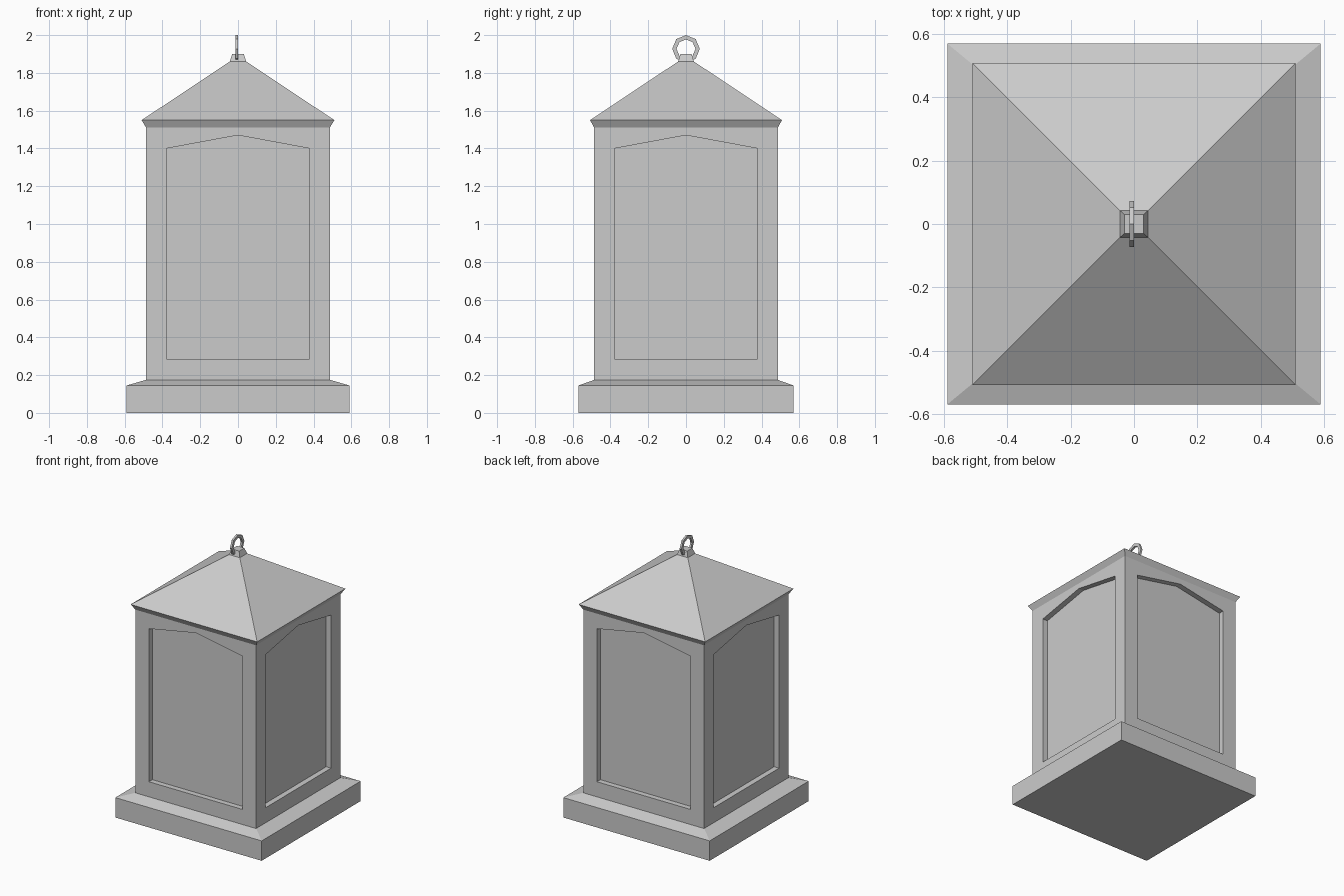
import bpy, bmesh, math
from mathutils import Matrix, Vector

cube = bpy.data.objects.get("Cube")
if cube:
    bpy.data.objects.remove(cube, do_unlink=True)

# Single stone grey material
stone = bpy.data.materials.new("stone_grey")
stone.use_nodes = True
GREY = (0.6, 0.6, 0.6, 1)
stone.diffuse_color = GREY
stone.node_tree.nodes["Principled BSDF"].inputs["Base Color"].default_value = GREY


def finish(bm, name):
    bmesh.ops.remove_doubles(bm, verts=bm.verts, dist=0.0005)
    bmesh.ops.recalc_face_normals(bm, faces=bm.faces)
    mesh = bpy.data.meshes.new(name)
    bm.to_mesh(mesh)
    bm.free()
    mesh.materials.append(stone)
    obj = bpy.data.objects.new(name, mesh)
    bpy.context.collection.objects.link(obj)
    return obj


def bridge(bm, a, b):
    for i in range(len(a)):
        j = (i + 1) % len(a)
        bm.faces.new((a[i], a[j], b[j], b[i]))


def stacked(name, levels):
    """Rectangular sections (half x, half y, z) joined from bottom to top."""
    bm = bmesh.new()
    rings = [[bm.verts.new((sx * hx, sy * hy, z))
              for sx, sy in ((-1, -1), (1, -1), (1, 1), (-1, 1))]
             for hx, hy, z in levels]
    for low, high in zip(rings, rings[1:]):
        bridge(bm, low, high)
    bm.faces.new(rings[0])
    bm.faces.new(rings[-1])
    return finish(bm, name)


# Plinth with sloped top edge
stacked("plinth", [(0.59, 0.57, 0), (0.59, 0.57, 0.145), (0.487, 0.485, 0.175)])

# Body: four walls, each with a recessed pointed panel
W, BOTTOM, TOP, DEPTH = 0.486, 0.175, 1.51, 0.04
P, SILL, SHOULDER, PEAK = 0.378, 0.285, 1.40, 1.47
wall = [(-W, BOTTOM), (W, BOTTOM), (W, TOP), (0, TOP), (-W, TOP)]
panel = [(-P, SILL), (P, SILL), (P, SHOULDER), (0, PEAK), (-P, SHOULDER)]
bm = bmesh.new()
for side in range(4):
    turn = Matrix.Rotation(side * math.pi / 2, 3, 'Z')
    outer, rim, inner = [
        [bm.verts.new(turn @ Vector((x, y, z))) for x, z in outline]
        for outline, y in ((wall, -W), (panel, -W), (panel, DEPTH - W))]
    bridge(bm, outer, rim)
    bridge(bm, rim, inner)
    bm.faces.new(inner)
finish(bm, "body")

# Pyramid roof with sloped soffit, and its small cap
stacked("roof", [(0.486, 0.486, 1.51), (0.51, 0.508, 1.55), (0.044, 0.042, 1.86)])
stacked("roof_cap", [(0.044, 0.042, 1.86), (0.03, 0.03, 1.90)])

# Octagonal hanging ring
bm = bmesh.new()
sections = []
for i in range(8):
    a = i * math.pi / 4
    sections.append([bm.verts.new((x, r * math.cos(a), 1.927 + r * math.sin(a)))
                     for x, r in ((-0.014, 0.073), (0, 0.073), (0, 0.05), (-0.014, 0.05))])
for i in range(8):
    bridge(bm, sections[i], sections[(i + 1) % 8])
finish(bm, "hanging_ring")
